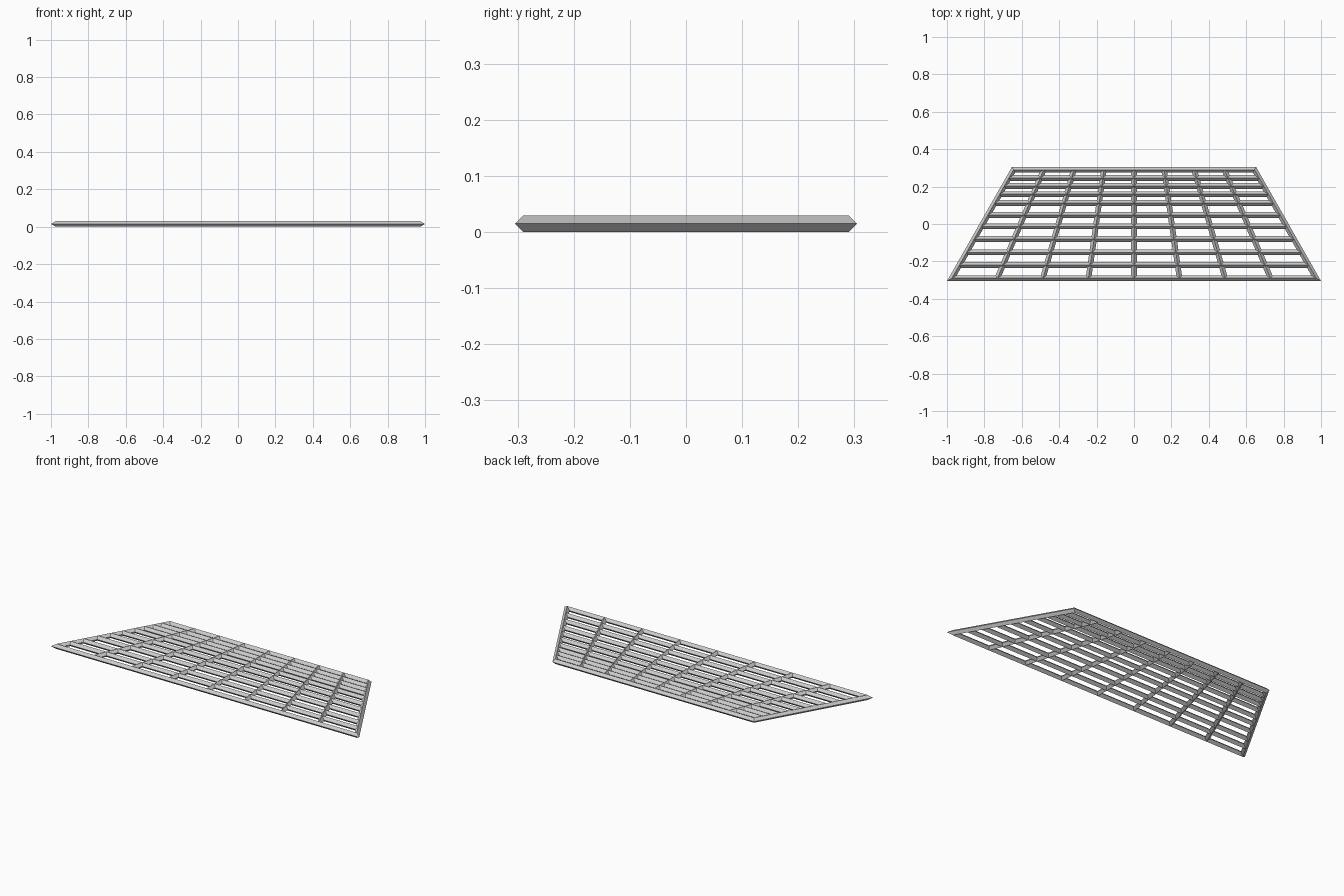
import bpy, bmesh
from mathutils import Vector

if "Cube" in bpy.data.objects:
    bpy.data.objects.remove(bpy.data.objects["Cube"])

R = 0.015                  # half thickness of the diamond-section rods
YF = 0.29                  # frame centreline, half depth
XB, XT = 0.974, 0.644      # frame centreline half widths, front and back


def loft(name, stations, closed=False):
    """Sweep a diamond section; each station is (centre, sideways offset)."""
    bm = bmesh.new()
    up = Vector((0, 0, R))
    rings = [[bm.verts.new(c + d) for d in (s, up, -s, -up)] for c, s in stations]
    pairs = list(zip(rings, rings[1:]))
    if closed:
        pairs.append((rings[-1], rings[0]))
    else:
        bm.faces.new(rings[0])
        bm.faces.new(rings[-1])
    for a, b in pairs:
        for i in range(4):
            j = (i + 1) % 4
            bm.faces.new((a[i], a[j], b[j], b[i]))
    bmesh.ops.recalc_face_normals(bm, faces=bm.faces)
    me = bpy.data.meshes.new(name)
    bm.to_mesh(me)
    bm.free()
    ob = bpy.data.objects.new(name, me)
    bpy.context.collection.objects.link(ob)
    return ob


def rod(name, a, b):
    a, b = Vector((*a, R)), Vector((*b, R))
    d = (b - a).normalized()
    side = Vector((-d.y, d.x, 0)) * R
    return loft(name, [(a, side), (b, side)])


# Mitred trapezoid frame
pts = [Vector((x, y, R)) for x, y in
       ((-XB, -YF), (XB, -YF), (XT, YF), (-XT, YF))]
stations = []
for i, p in enumerate(pts):
    d0 = (p - pts[i - 1]).normalized()
    d1 = (pts[(i + 1) % 4] - p).normalized()
    n0, n1 = Vector((d0.y, -d0.x, 0)), Vector((d1.y, -d1.x, 0))
    stations.append((p, (n0 + n1) * R / (1 + n0.dot(n1))))
loft("frame", stations, closed=True)

# Cross rods, closer together towards the back
for i, y in enumerate((-0.219, -0.152, -0.08, -0.013, 0.048, 0.112, 0.16, 0.203, 0.246)):
    x = XB + (XT - XB) * (y + YF) / (2 * YF)
    rod(f"cross_rod_{i + 1}", (-x, y), (x, y))

# Fanned long rods, evenly dividing front and back rails
for i in range(-3, 4):
    rod(f"long_rod_{i + 4}", (XB * i / 4, -YF), (XT * i / 4, YF))
